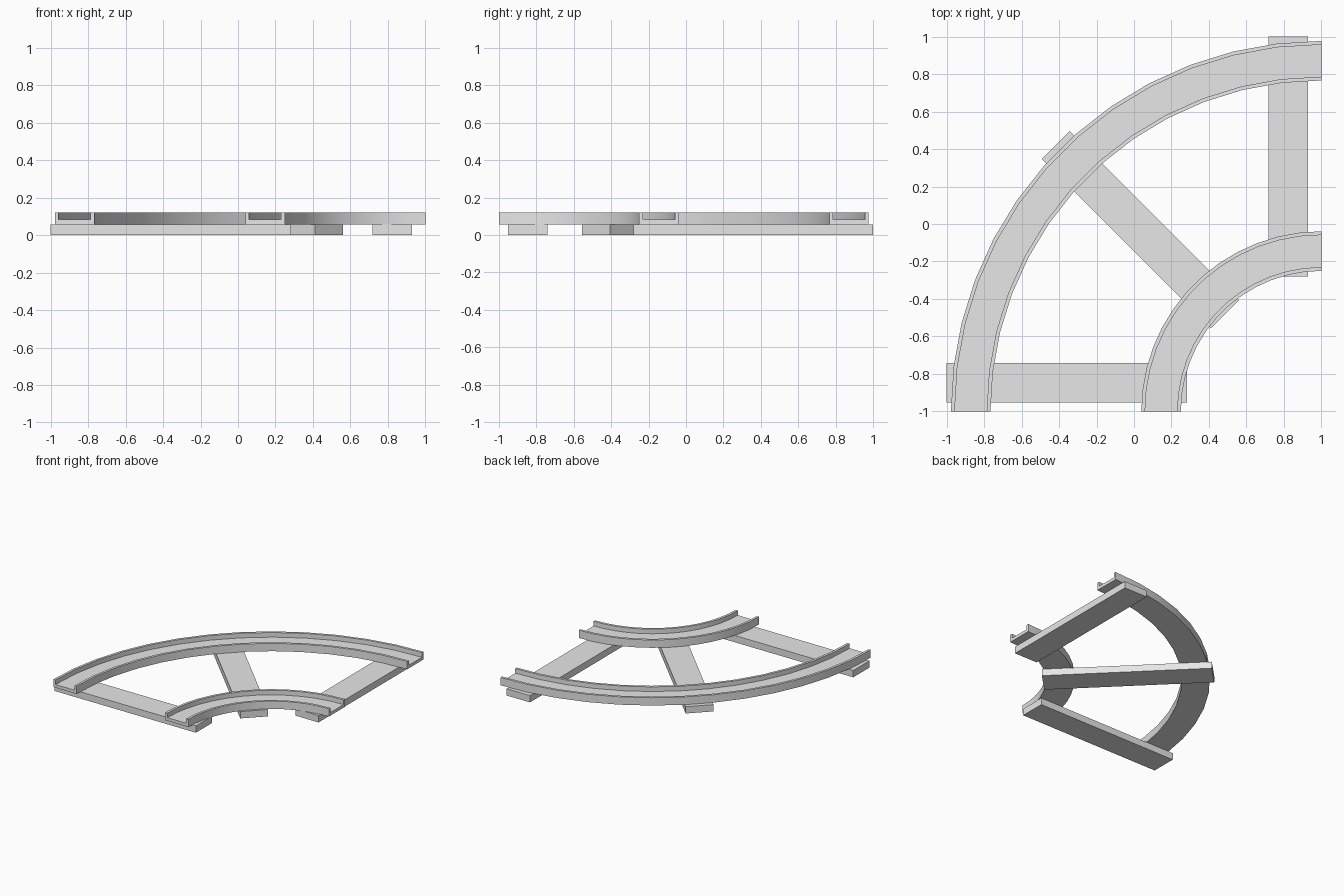
import bpy, bmesh
from math import cos, sin, pi, radians

if "Cube" in bpy.data.objects:
    bpy.data.objects.remove(bpy.data.objects["Cube"])

grey = bpy.data.materials.new("light_grey")
grey.use_nodes = True
grey.diffuse_color = (0.8, 0.8, 0.8, 1)
grey.node_tree.nodes["Principled BSDF"].inputs["Base Color"].default_value = (0.8, 0.8, 0.8, 1)

PIVOT = (1.0, -1.0)        # centre of the bend
BASE, FLOOR, TOP = 0.056, 0.082, 0.12
WIDTH, LIP = 0.211, 0.02
SEGMENTS = 13


def finish(name, bm):
    bmesh.ops.recalc_face_normals(bm, faces=bm.faces)
    mesh = bpy.data.meshes.new(name)
    bm.to_mesh(mesh)
    bm.free()
    mesh.materials.append(grey)
    obj = bpy.data.objects.new(name, mesh)
    bpy.context.collection.objects.link(obj)
    return obj


def curved_rail(name, inner):
    """Sweep a grooved channel section through a quarter turn."""
    outer = inner + WIDTH
    section = [(inner, BASE), (outer, BASE), (outer, TOP), (outer - LIP, TOP),
               (outer - LIP, FLOOR), (inner + LIP, FLOOR), (inner + LIP, TOP), (inner, TOP)]
    bm = bmesh.new()
    rings = []
    for i in range(SEGMENTS + 1):
        a = pi / 2 + pi / 2 * i / SEGMENTS
        rings.append([bm.verts.new((PIVOT[0] + r * cos(a), PIVOT[1] + r * sin(a), z))
                      for r, z in section])
    n = len(section)
    for a, b in zip(rings, rings[1:]):
        for k in range(n):
            bm.faces.new((a[k], a[(k + 1) % n], b[(k + 1) % n], b[k]))
    bm.faces.new(rings[0])
    bm.faces.new(rings[-1])
    obj = finish(name, bm)
    bpy.ops.object.select_all(action='DESELECT')
    obj.select_set(True)
    bpy.context.view_layer.objects.active = obj
    bpy.ops.object.shade_smooth_by_angle(angle=radians(30))


def sleeper(name, centre, length, angle):
    """Flat cross beam below the rails."""
    bm = bmesh.new()
    bmesh.ops.create_cube(bm, size=1)
    bmesh.ops.scale(bm, vec=(length, WIDTH, BASE), verts=bm.verts)
    obj = finish(name, bm)
    obj.location = (*centre, BASE / 2)
    obj.rotation_euler.z = angle


# Grooved rails
curved_rail("outer_rail", 1.766)
curved_rail("inner_rail", 0.75)

# Cross beams at both ends and the middle
sleeper("left_end_sleeper", (-0.358, -0.846), 1.284, 0)
sleeper("middle_sleeper", (0.033, -0.03), 1.277, radians(135))
sleeper("back_end_sleeper", (0.822, 0.36), 1.28, pi / 2)
